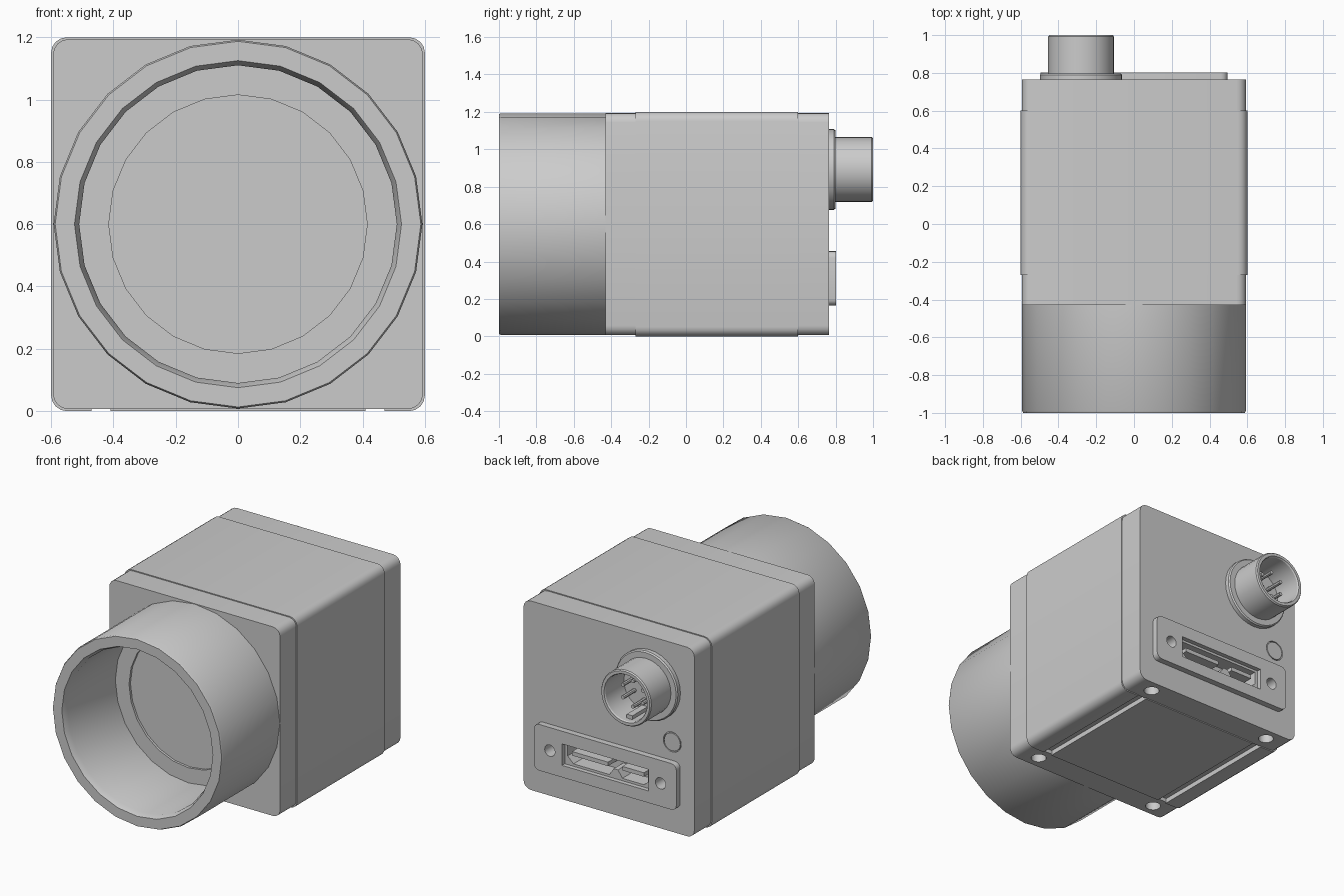
import bpy, bmesh
from math import cos, sin, pi
from mathutils import Vector, Matrix

if "Cube" in bpy.data.objects:
    bpy.data.objects.remove(bpy.data.objects["Cube"])


def finish(bm, name, smooth=True):
    bmesh.ops.remove_doubles(bm, verts=bm.verts[:], dist=1e-5)
    bmesh.ops.recalc_face_normals(bm, faces=bm.faces[:])
    me = bpy.data.meshes.new(name)
    bm.to_mesh(me)
    bm.free()
    ob = bpy.data.objects.new(name, me)
    bpy.context.collection.objects.link(ob)
    if smooth:
        shade(ob)
    return ob


def select(ob):
    bpy.ops.object.select_all(action='DESELECT')
    ob.select_set(True)
    bpy.context.view_layer.objects.active = ob


def shade(ob):
    select(ob)
    bpy.ops.object.shade_smooth_by_angle(angle=pi / 6)


def prism(name, pts, y0, y1):
    """Extrude an (x, z) outline from y0 to y1."""
    bm = bmesh.new()
    f = bm.faces.new([bm.verts.new((x, y0, z)) for x, z in pts])
    r = bmesh.ops.extrude_face_region(bm, geom=[f])
    vs = [g for g in r['geom'] if isinstance(g, bmesh.types.BMVert)]
    bmesh.ops.translate(bm, verts=vs, vec=(0, y1 - y0, 0))
    if f.is_valid is False or len(bm.faces) < len(pts) + 2:
        bmesh.ops.holes_fill(bm, edges=bm.edges[:])
    return finish(bm, name)


def rounded(hw, z0, z1, r, n=4):
    """Rounded rectangle outline centred on x = 0."""
    pts = []
    for k, (cx, cz) in enumerate([(hw - r, z1 - r), (r - hw, z1 - r),
                                  (r - hw, z0 + r), (hw - r, z0 + r)]):
        for i in range(n + 1):
            a = (k + i / n) * pi / 2
            pts.append((cx + r * cos(a), cz + r * sin(a)))
    return pts


def rect(x0, x1, z0, z1):
    return [(x0, z0), (x1, z0), (x1, z1), (x0, z1)]


def lathe(name, profile, centre, n, axis='Y'):
    """Spin an (r, height) profile around an axis through centre."""
    bm = bmesh.new()
    rings = []
    for r, h in profile:
        rings.append([bm.verts.new((r * cos(2 * pi * i / n), r * sin(2 * pi * i / n), h))
                      for i in range(1 if r == 0 else n)])
    for a, b in zip(rings, rings[1:]):
        for i in range(n):
            j = (i + 1) % n
            vs = [a[i % len(a)], a[j % len(a)], b[j % len(b)], b[i % len(b)]]
            bm.faces.new(list(dict.fromkeys(vs)))
    rot = Matrix.Rotation(-pi / 2, 4, 'X') if axis == 'Y' else Matrix()
    bm.transform(Matrix.Translation(centre) @ rot)
    return finish(bm, name)


def rod(name, r, h0, h1, centre, n=16, axis='Y'):
    return lathe(name, [(0, h0), (r, h0), (r, h1), (0, h1)], centre, n, axis)


def cut(targets, cutter):
    cutter.hide_render = True
    for ob in targets:
        m = ob.modifiers.new('cut', 'BOOLEAN')
        m.operation, m.solver, m.object = 'DIFFERENCE', 'EXACT', cutter
        select(ob)
        bpy.ops.object.modifier_move_to_index(modifier='cut', index=0)
        bpy.ops.object.modifier_apply(modifier='cut')
    bpy.data.objects.remove(cutter)


# Housing: a middle block slightly proud of the front and rear plates
front = prism('front_plate', rounded(0.594, 0.006, 1.194, 0.05), -0.43, -0.265)
middle = prism('housing', rounded(0.6, 0, 1.2, 0.05), -0.27, 0.6)
rear = prism('rear_plate', rounded(0.594, 0.006, 1.194, 0.05), 0.595, 0.765)

# Screw holes and grooves in the underside
for s in (-1, 1):
    for plate, y in ((front, -0.35), (rear, 0.685)):
        cut([plate], rod('screw_cutter', 0.045, -0.1, 0.07, (s * 0.44, y, 0), 16, 'Z'))
    cut([middle], prism('groove_cutter', rect(s * 0.44 - 0.03, s * 0.44 + 0.03, -0.05, 0.03), -0.3, 0.63))

# Lens mount tube with a stepped seat at the bottom of the bore
lathe('lens_mount', [(0, -0.475), (0.415, -0.475), (0.415, -0.49), (0.51, -0.49), (0.51, -0.965),
                     (0.525, -1.0), (0.587, -1.0), (0.592, -0.99), (0.592, -0.42), (0, -0.42)],
      (0, 0, 0.6), 24)

# Port plate with data socket and two threaded holes
port = prism('port_plate', rounded(0.495, 0.165, 0.455, 0.035), 0.76, 0.803)
cut([port], prism('recess_cutter', rect(-0.3, 0.3, 0.24, 0.375), 0.775, 0.85))
socket = [(0.28, 0.36), (0.28, 0.295), (0.24, 0.255), (-0.01, 0.255), (-0.04, 0.3),
          (-0.07, 0.3), (-0.1, 0.255), (-0.25, 0.255), (-0.28, 0.28), (-0.28, 0.36)]
cut([port, rear], prism('socket_cutter', socket, 0.68, 0.85))
for s in (-1, 1):
    cut([port, rear], rod('thread_cutter', 0.036, 0.7, 0.85, (s * 0.385, 0, 0.31), 16))
for x0, x1 in ((0.0, 0.25), (-0.25, -0.1)):
    prism('socket_tongue', rect(x0, x1, 0.305, 0.33), 0.67, 0.775)

# Round power connector: flange, barrel and pins
cx, cz = -0.28, 0.892
lathe('connector', [(0, 0.76), (0.217, 0.76), (0.217, 0.79), (0.21, 0.798), (0.174, 0.798),
                    (0.174, 0.992), (0.168, 1.0), (0.15, 1.0), (0.145, 0.992), (0.145, 0.81),
                    (0, 0.81)], (cx, 0, cz), 32)
for i in range(6):
    a = 2 * pi * (i + 0.5) / 6
    rod('connector_pin', 0.012, 0.8, 0.93, (cx + 0.08 * cos(a), 0, cz + 0.08 * sin(a)), 8)
prism('connector_key', rect(cx - 0.02, cx + 0.02, cz - 0.15, cz - 0.12), 0.8, 0.96)

# Status light set into the rear plate
cut([rear], rod('light_cutter', 0.062, 0.75, 0.8, (-0.44, 0, 0.57), 24))
rod('status_light', 0.056, 0.74, 0.765, (-0.44, 0, 0.57), 24)

for ob in (front, middle, rear, port):
    shade(ob)
